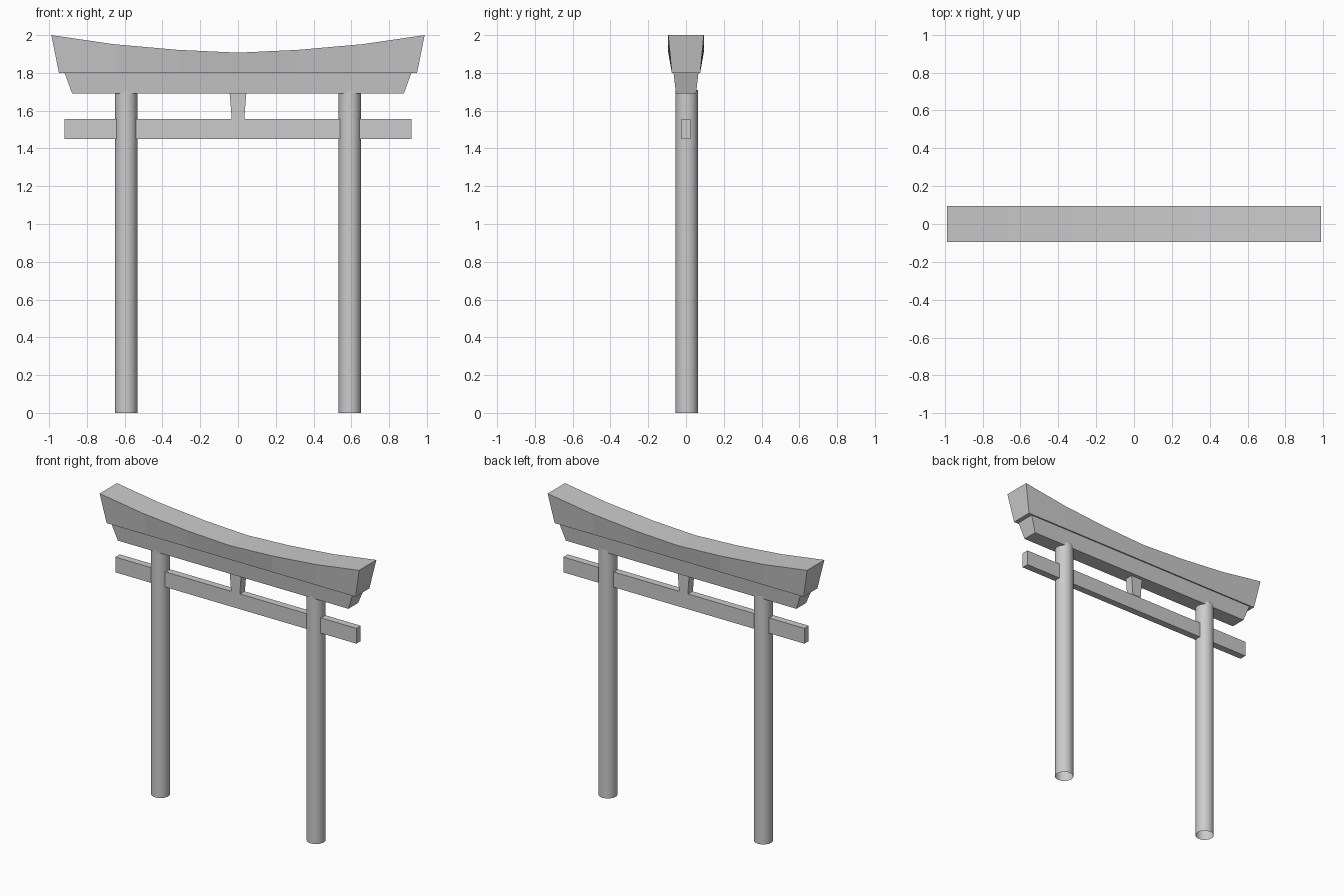
import bpy, bmesh, math

if "Cube" in bpy.data.objects:
    bpy.data.objects.remove(bpy.data.objects["Cube"])


def finish(name, bm):
    bmesh.ops.recalc_face_normals(bm, faces=bm.faces)
    mesh = bpy.data.meshes.new(name)
    bm.to_mesh(mesh)
    bm.free()
    ob = bpy.data.objects.new(name, mesh)
    bpy.context.collection.objects.link(ob)
    return ob


def flared_beam(name, bottom, top, y_bottom, y_top):
    """Closed beam lofted between matching bottom and top lines of (x, z) points."""
    bm = bmesh.new()
    rings = []
    for (xb, zb), (xt, zt) in zip(bottom, top):
        rings.append([bm.verts.new(p) for p in (
            (xb, -y_bottom, zb), (xb, y_bottom, zb),
            (xt, y_top, zt), (xt, -y_top, zt))])
    for a, b in zip(rings, rings[1:]):
        for i in range(4):
            j = (i + 1) % 4
            bm.faces.new((a[i], a[j], b[j], b[i]))
    bm.faces.new(rings[0])
    bm.faces.new(rings[-1])
    return finish(name, bm)


def straight_beam(name, xb, xt, zb, zt, yb, yt):
    return flared_beam(name, [(-xb, zb), (xb, zb)], [(-xt, zt), (xt, zt)], yb, yt)


# Curved top lintel, rising toward both ends
half = [(0.32, 1.922), (0.66, 1.952), (0.988, 2.0)]
curve = [(-x, z) for x, z in reversed(half)] + [(0, 1.907)] + half
base = [(x * 0.948 / 0.988, 1.80) for x, z in curve]
flared_beam("top_lintel", base, curve, 0.075, 0.094)

# Second lintel, tie rail and centre strut
straight_beam("lower_lintel", 0.878, 0.918, 1.69, 1.80, 0.053, 0.066)
straight_beam("tie_rail", 0.918, 0.918, 1.45, 1.555, 0.024, 0.024)
straight_beam("centre_strut", 0.033, 0.044, 1.555, 1.69, 0.028, 0.028)

# Round pillars, open at the ends
for side, sx in (("left", -1), ("right", 1)):
    bpy.ops.mesh.primitive_cylinder_add(
        vertices=32, radius=0.059, depth=1.71, end_fill_type='NOTHING',
        location=(sx * 0.592, 0.004, 0.855))
    pillar = bpy.context.object
    pillar.name = side + "_pillar"
    bpy.ops.object.shade_smooth_by_angle(angle=math.radians(30))
